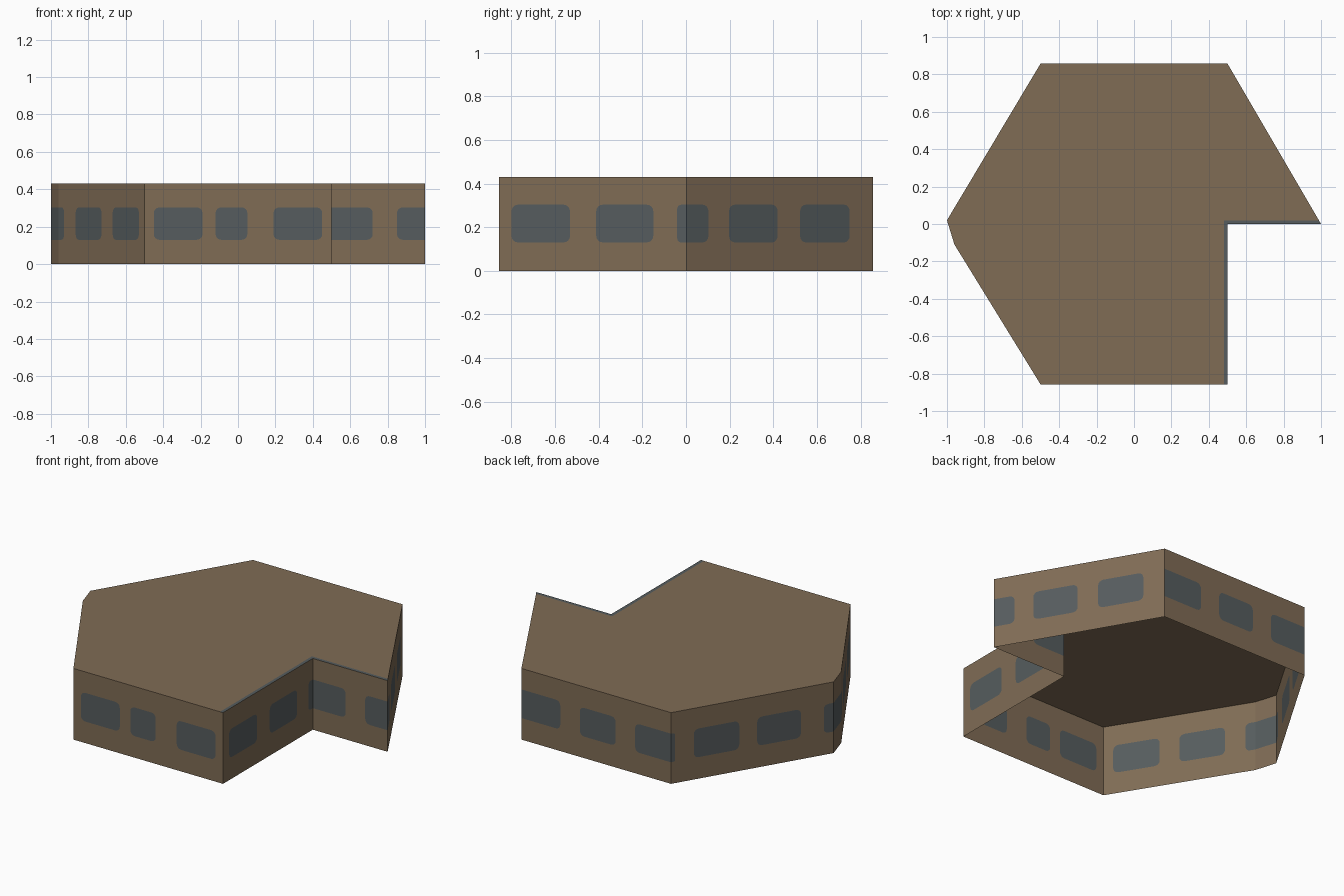
import bpy, bmesh, math

if "Cube" in bpy.data.objects:
    bpy.data.objects.remove(bpy.data.objects["Cube"])

H, Z0, Z1, R = 0.43, 0.13, 0.303, 0.03   # wall height, window band, corner radius

def material(name, rgb):
    m = bpy.data.materials.new(name)
    m.diffuse_color = (*rgb, 1)
    m.use_nodes = True
    m.node_tree.nodes["Principled BSDF"].inputs["Base Color"].default_value = m.diffuse_color
    return m

brown = material("brown_wall", (0.214, 0.150, 0.091))
glass = material("grey_window", (0.093, 0.108, 0.112))

def build(name, polys):
    """polys: list of (points, material index); shared corners are welded."""
    bm = bmesh.new()
    for pts, mat in polys:
        bm.faces.new([bm.verts.new(p) for p in pts]).material_index = mat
    bmesh.ops.remove_doubles(bm, verts=bm.verts, dist=1e-5)
    me = bpy.data.meshes.new(name)
    bm.to_mesh(me)
    bm.free()
    me.materials.append(brown)
    me.materials.append(glass)
    ob = bpy.data.objects.new(name, me)
    bpy.context.collection.objects.link(ob)

def arc(cx, cz, r, start):
    """Quarter circle, counter-clockwise from the start angle."""
    return [(cx + r * math.cos(math.radians(start + 22.5 * i)),
             cz + r * math.sin(math.radians(start + 22.5 * i))) for i in range(5)]

def wall(name, p, q, spans):
    """Flat wall from p to q; spans are window extents as fractions of its length.
    A window touching a wall end runs round the corner, so it stays square there."""
    length = math.dist(p, q)
    polys = []

    def add(pts, mat):
        polys.append(([(p[0] + (q[0] - p[0]) * s / length,
                        p[1] + (q[1] - p[1]) * s / length, z) for s, z in pts], mat))

    x = 0
    for u, v in spans:
        a, b = u * length, v * length
        if a > x:
            add([(x, 0), (a, 0), (a, H), (x, H)], 0)
        r = min(R, (b - a) * 0.45)
        left, right = u > 0, v < 1
        bottom = (arc(a + r, Z0 + r, r, 180) if left else [(a, Z0)]) + \
                 (arc(b - r, Z0 + r, r, 270) if right else [(b, Z0)])
        top = (arc(b - r, Z1 - r, r, 0) if right else [(b, Z1)]) + \
              (arc(a + r, Z1 - r, r, 90) if left else [(a, Z1)])
        add(bottom + top, 1)                                # window pane
        add([(a, 0), (b, 0)] + bottom[::-1], 0)             # wall under it
        add([(b, H), (a, H)] + top[::-1], 0)                # wall over it
        x = b
    if x < length:
        add([(x, 0), (length, 0), (length, H), (x, H)], 0)
    build(name, polys)

# Footprint: hexagon with a square notch at front right and a clipped left tip
Y = 0.857
walls = [
    ("front_wall", (-0.5, -Y), [(.05, .31), (.38, .55), (.69, .95)]),
    ("notch_side_wall", (0.5, -Y), [(.067, .38), (.52, .825), (.953, 1)]),
    ("notch_front_wall", (0.5, 0), [(0, .44), (.70, 1)]),
    ("right_back_wall", (1, 0), [(0, .12), (.23, .49), (.61, .875)]),
    ("back_wall", (0.5, Y), [(0, .26), (.39, .63), (.76, 1)]),
    ("left_back_wall", (-0.5, Y), [(0, .025), (.14, .42), (.53, .80), (.94, 1)]),
    ("left_tip_wall", (-1, 0.02), [(0, 1)]),
    ("left_front_wall", (-0.96, -0.11), [(0, .065), (.20, .50), (.63, .935)]),
]
for i, (name, p, spans) in enumerate(walls):
    wall(name, p, walls[(i + 1) % len(walls)][1], spans)

# Roof with a thin grey edge strip along the notch; the underside is open
w = 0.02
tip = (1 - w * 0.5 / Y, w)
inner = [(0.5 - w, -Y), (0.5 - w, w), tip]
main = [(-0.5, -Y)] + inner + [p for _, p, _ in walls[4:]]
strip = [(0.5 - w, -Y), (0.5, -Y), (0.5, 0), (1, 0), tip, (0.5 - w, w)]
build("roof", [([(x, y, H) for x, y in main], 0),
               ([(x, y, H) for x, y in strip], 1)])
